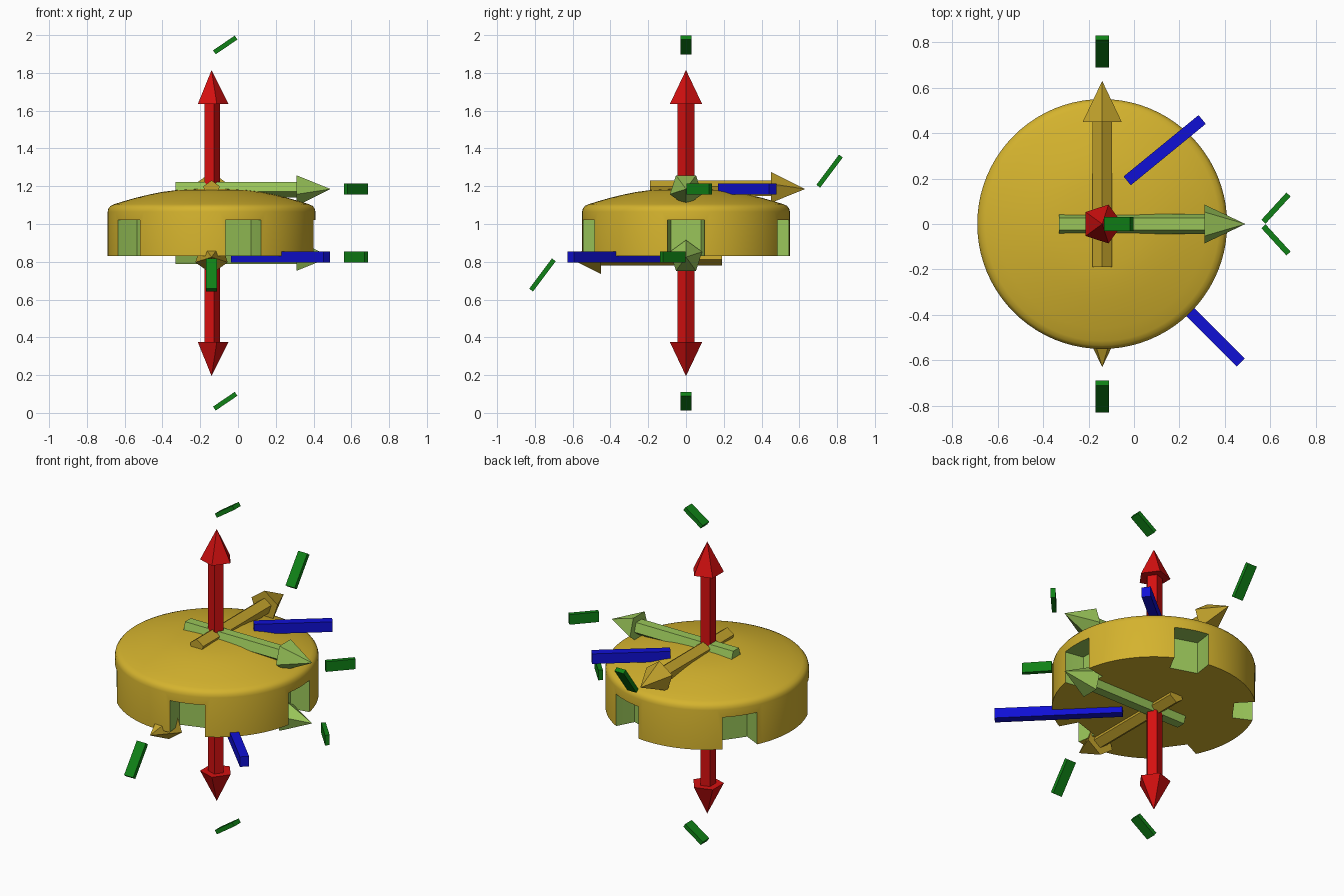
import bpy, bmesh, math
from mathutils import Vector, Matrix

if "Cube" in bpy.data.objects:
    bpy.data.objects.remove(bpy.data.objects["Cube"])

CX, TOP, BASE = -0.14, 1.185, 0.825   # axis of the disc, heights of the two frames


def material(name, rgb):
    m = bpy.data.materials.new(name)
    m.diffuse_color = (*rgb, 1)
    m.use_nodes = True
    m.node_tree.nodes["Principled BSDF"].inputs["Base Color"].default_value = m.diffuse_color
    return m


GOLD = material("gold", (0.66, 0.45, 0.027))
OCHRE = material("ochre", (0.55, 0.37, 0.025))
LIME = material("light green", (0.32, 0.56, 0.10))
RED = material("red", (0.66, 0.005, 0.005))
GREEN = material("dark green", (0.005, 0.22, 0.008))
BLUE = material("blue", (0.005, 0.005, 0.66))


def make(name, bm, *mats):
    bmesh.ops.recalc_face_normals(bm, faces=bm.faces)
    me = bpy.data.meshes.new(name)
    bm.to_mesh(me)
    bm.free()
    for m in mats:
        me.materials.append(m)
    ob = bpy.data.objects.new(name, me)
    bpy.context.collection.objects.link(ob)
    return ob


def lathe(bm, profile, sides, matrix):
    """Revolve (radius, height) points; zero radius closes to a pole."""
    rings = []
    for r, h in profile:
        n = 1 if r == 0 else sides
        rings.append([bm.verts.new(matrix @ Vector((r * math.cos(i * math.tau / sides),
                                                    r * math.sin(i * math.tau / sides), h)))
                      for i in range(n)])
    for a, b in zip(rings, rings[1:]):
        for i in range(sides):
            j = (i + 1) % sides
            quad = [a[i % len(a)], a[j % len(a)], b[j % len(b)], b[i % len(b)]]
            bm.faces.new(list(dict.fromkeys(quad)))


def arrow(name, z, direction, vertex_dir, mat):
    """Five-sided arrow; vertex_dir is where one corner of its section points."""
    d, u = Vector(direction), Vector(vertex_dir)
    m = Matrix((u, d.cross(u), d)).transposed().to_4x4()
    m.translation = (CX, 0, z)
    bm = bmesh.new()
    lathe(bm, [(0, -0.19), (0.046, -0.19), (0.046, 0.45), (0.09, 0.45), (0, 0.63)], 5, m)
    return make(name, bm, mat)


def bar(name, start, end, normal, width, mat, thick=0.06):
    """Plain flat bar between two points."""
    a, b, n = Vector(start), Vector(end), Vector(normal)
    d = (b - a).normalized()
    m = Matrix((d * (b - a).length, d.cross(n) * width, n * thick)).transposed().to_4x4()
    m.translation = (a + b) / 2
    bm = bmesh.new()
    bmesh.ops.create_cube(bm, size=1, matrix=m)
    return make(name, bm, mat)


# Disc with a gently domed top
profile = [(0, 0.83), (0.55, 0.83), (0.55, 1.065), (0.546, 1.082), (0.535, 1.096),
           (0.515, 1.105), (0.46, 1.122), (0.40, 1.139), (0.33, 1.156), (0.26, 1.170),
           (0.19, 1.179), (0.10, 1.184), (0, 1.185)]
bm = bmesh.new()
lathe(bm, profile, 80, Matrix.Translation((CX, 0, 0)))
disc = make("disc", bm, GOLD, LIME)

# Five flared notches cut from the rim, open below
bm = bmesh.new()
for k in range(5):
    m = Matrix.Translation((CX, 0, 0)) @ Matrix.Rotation(k * math.tau / 5, 4, 'Z')
    outline = [(0.43, -0.08), (0.53, -0.098), (0.65, -0.11),
               (0.65, 0.11), (0.53, 0.098), (0.43, 0.08)]
    f = bm.faces.new([bm.verts.new(m @ Vector((x, y, 0.7))) for x, y in outline])
    ext = bmesh.ops.extrude_face_region(bm, geom=[f])
    bmesh.ops.translate(bm, vec=(0, 0, 0.32),
                        verts=[v for v in ext['geom'] if isinstance(v, bmesh.types.BMVert)])
for f in bm.faces:
    f.material_index = 1
cutter = make("notch_cutter", bm, GOLD, LIME)
cutter.hide_render = True

mod = disc.modifiers.new("notches", 'BOOLEAN')
mod.operation, mod.solver, mod.object = 'DIFFERENCE', 'EXACT', cutter
bpy.context.view_layer.objects.active = disc
disc.select_set(True)
bpy.ops.object.modifier_apply(modifier=mod.name)
bpy.data.objects.remove(cutter)
bpy.ops.object.shade_smooth_by_angle(angle=math.radians(30))

# Arrow triads: s = 1 above the disc, s = -1 below it
for label, z0, s in (("top", TOP, 1), ("base", BASE, -1)):
    arrow(label + "_x_arrow", z0, (1, 0, 0), (0, 0, -s), LIME)
    arrow(label + "_y_arrow", z0, (0, s, 0), (0, 0, s), OCHRE)
    arrow(label + "_z_arrow", z0, (0, 0, s), (1, 0, 0), RED)

    # Plain marker bars beyond the arrow tips
    bar(label + "_x_marker", (0.57, s * 0.01, z0), (0.68, s * 0.13, z0), (0, 0, 1), 0.025, GREEN)
    bar(label + "_y_marker", (CX, s * 0.70, z0 + s * 0.015), (CX, s * 0.82, z0 + s * 0.175),
        (1, 0, 0), 0.025, GREEN)
    zm = 1.005 + s * 0.943
    bar(label + "_z_marker", (-0.125, 0, zm - 0.039), (-0.01, 0, zm + 0.039),
        (0, 1, 0), 0.025, GREEN)

# Plain strips marking the two faces of the disc
bar("top_strip", (-0.03, 0.19, TOP), (0.30, 0.46, TOP), (0, 0, 1), 0.05, BLUE)
bar("base_strip", (-0.02, -0.12, BASE), (0.47, -0.61, BASE), (0, 0, 1), 0.05, BLUE)
